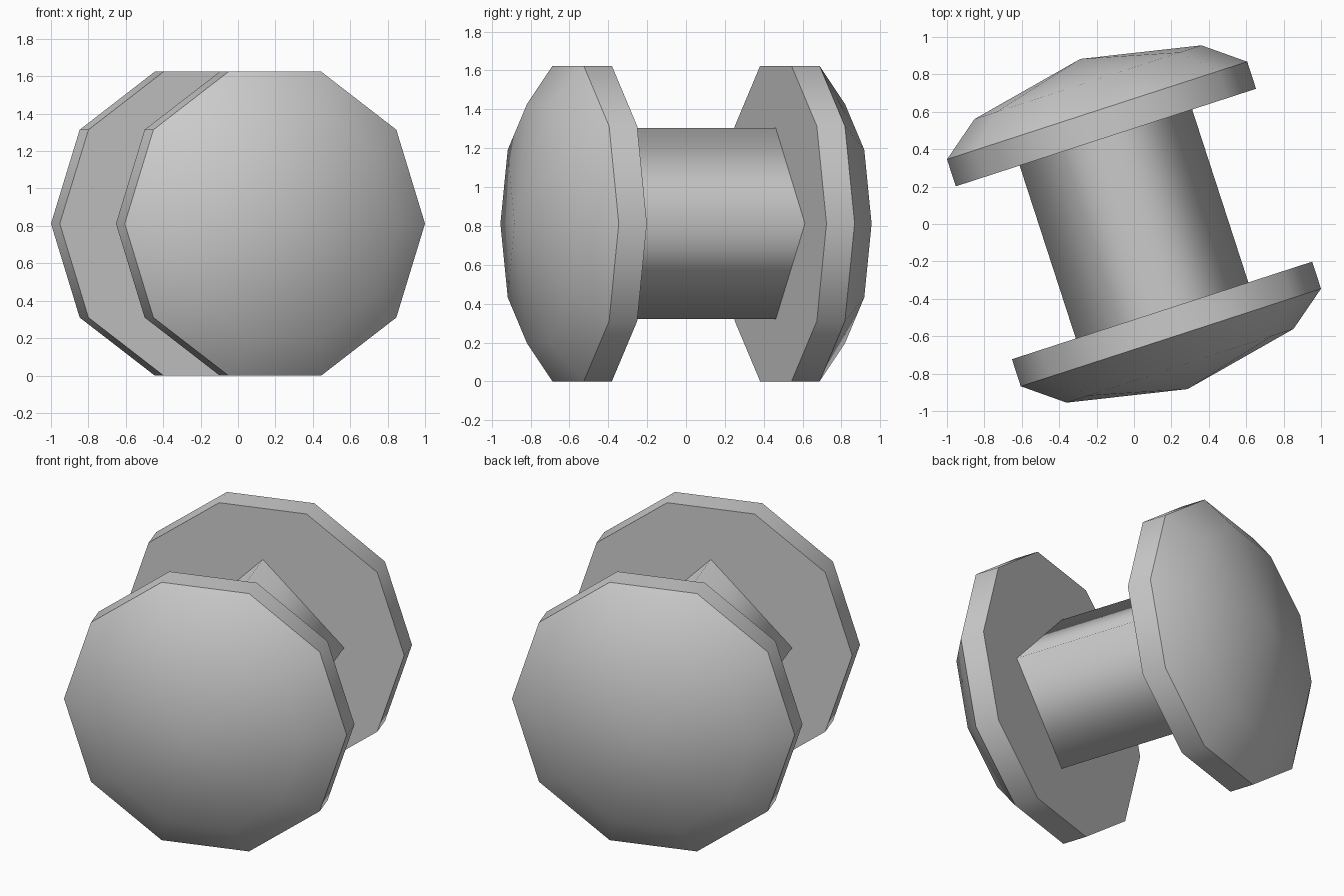
import bpy, bmesh, math
from mathutils import Matrix

cube = bpy.data.objects.get("Cube")
if cube:
    bpy.data.objects.remove(cube, do_unlink=True)

gray = bpy.data.materials.new("plain gray")
gray.use_nodes = True
gray.diffuse_color = (0.6, 0.6, 0.6, 1)
gray.node_tree.nodes["Principled BSDF"].inputs["Base Color"].default_value = (0.6, 0.6, 0.6, 1)

CENTRE_Z = 0.812
TURN = math.radians(18)      # the whole spool is turned about the vertical
STRETCH_Z = 1.012            # slightly taller than wide


def lathe(name, profile, sides, turn, sharp_angle):
    """Turn (radius, distance towards the front) points around the spool axis."""
    bm = bmesh.new()
    rings = []
    for radius, dist in profile:
        count = sides if radius > 0 else 1
        rings.append([bm.verts.new((radius * math.cos(math.tau * k / sides), -dist,
                                    radius * math.sin(math.tau * k / sides) * STRETCH_Z))
                      for k in range(count)])
    for a, b in zip(rings, rings[1:]):
        for k in range(sides):
            n = (k + 1) % sides
            if len(b) == 1:
                bm.faces.new((a[k], a[n], b[0]))
            else:
                bm.faces.new((a[k], a[n], b[n], b[k]))
    # Close the inner side of a domed piece
    if len(rings[-1]) == 1:
        bm.faces.new(rings[0])
    bmesh.ops.recalc_face_normals(bm, faces=bm.faces)
    bm.transform(Matrix.Translation((0, 0, CENTRE_Z)) @ Matrix.Rotation(turn, 4, 'Z'))
    mesh = bpy.data.meshes.new(name)
    bm.to_mesh(mesh)
    bm.free()
    mesh.materials.append(gray)
    mesh.shade_smooth()
    mesh.set_sharp_from_angle(angle=math.radians(sharp_angle))
    obj = bpy.data.objects.new(name, mesh)
    bpy.context.scene.collection.objects.link(obj)
    return obj


# Domed ten-sided end discs
disc = [(0.844, 0.486), (0.844, 0.638), (0.638, 0.797), (0, 0.928)]
lathe("front_disc", disc, 10, TURN, 45)
lathe("back_disc", disc, 10, TURN + math.pi, 45)

# Four-sided axle, softly shaded
lathe("axle", [(0.485, -0.487), (0.485, 0.487)], 4, TURN, 120)
